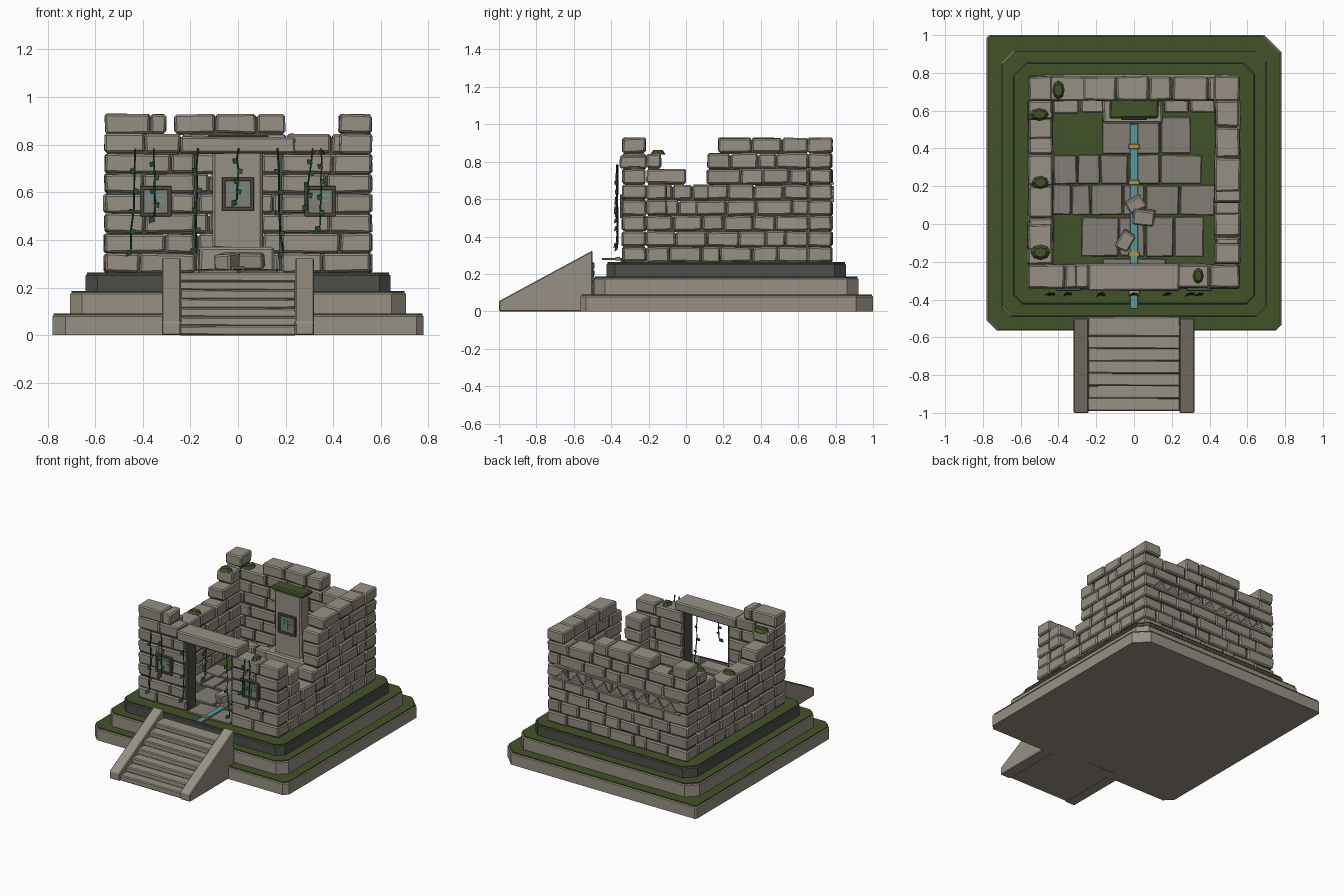
import bpy, bmesh, random, math
from mathutils import Vector, Matrix

if "Cube" in bpy.data.objects:
    bpy.data.objects.remove(bpy.data.objects["Cube"])

random.seed(7)


def mat(name, r, g, b):
    m = bpy.data.materials.new(name)
    m.diffuse_color = (r, g, b, 1)
    m.use_nodes = True
    m.node_tree.nodes["Principled BSDF"].inputs["Base Color"].default_value = m.diffuse_color
    return m


STONE = mat("stone", .31, .28, .23)
FLOOR = mat("floor_stone", .23, .21, .18)
DARK = mat("dark_stone", .075, .078, .068)
MOSS = mat("moss", .055, .085, .022)
TEAL = mat("teal", .10, .32, .33)
VINE = mat("vine_green", .02, .07, .025)
GOLD = mat("gold", .42, .28, .08)


def finish(name, bm, m):
    bmesh.ops.recalc_face_normals(bm, faces=bm.faces)
    me = bpy.data.meshes.new(name)
    bm.to_mesh(me)
    bm.free()
    me.materials.append(m)
    ob = bpy.data.objects.new(name, me)
    bpy.context.collection.objects.link(ob)
    return ob


def block(bm, x0, x1, y0, y1, z0, z1, bev=0.0, jit=0.0, rot=None):
    """Box between limits, optionally worn (jitter), chamfered and turned."""
    c = Vector(((x0 + x1) / 2, (y0 + y1) / 2, (z0 + z1) / 2))
    s = Vector((x1 - x0, y1 - y0, z1 - z0))
    vs = bmesh.ops.create_cube(bm, size=1)["verts"]
    for v in vs:
        p = Vector([v.co[i] * s[i] + random.uniform(-jit, jit) for i in range(3)])
        v.co = c + (rot @ p if rot else p)
    if bev:
        es = list({e for v in vs for e in v.link_edges})
        bmesh.ops.bevel(bm, geom=es, offset=bev, segments=1, affect='EDGES')


def prism(bm, pts, d):
    """Extrude a closed 3D outline along d."""
    f = bm.faces.new([bm.verts.new(p) for p in pts])
    r = bmesh.ops.extrude_face_region(bm, geom=[f])
    bmesh.ops.translate(bm, vec=d, verts=[v for v in r["geom"] if isinstance(v, bmesh.types.BMVert)])


def boxes(name, m, specs, **kw):
    bm = bmesh.new()
    for s in specs:
        block(bm, *s, **kw)
    return finish(name, bm, m)


# Stepped platform: three chamfered tiers, each with a moss skin on top
def octagon(x, y0, y1, z, ch):
    a, b, c, d = ch      # front right, back right, back left, front left
    return [(x - a, y0, z), (x, y0 + a, z), (x, y1 - b, z), (x - b, y1, z),
            (-x + c, y1, z), (-x, y1 - c, z), (-x, y0 + d, z), (-x + d, y0, z)]


tiers = [(.78, -.565, 1.0, 0, .09, (.03, .09, .012, .055), STONE),
         (.705, -.492, .922, .09, .185, (.06, .06, .07, .05), STONE),
         (.64, -.425, .855, .185, .262, (.045, .06, .07, .05), DARK)]
for i, (x, y0, y1, z0, z1, ch, m) in enumerate(tiers):
    bm = bmesh.new()
    prism(bm, octagon(x, y0, y1, z0, ch), (0, 0, z1 - z0 - .006))
    top = [e for e in bm.edges if all(v.co.z > z0 + .02 for v in e.verts)]
    bmesh.ops.bevel(bm, geom=top, offset=.006, segments=1, affect='EDGES')
    finish(f"platform_tier_{i + 1}", bm, m)
    bm = bmesh.new()
    prism(bm, octagon(x - .006, y0 + .006, y1 - .006, z1 - .007, ch), (0, 0, .008))
    finish(f"tier_moss_{i + 1}", bm, MOSS)

# Stair with seven treads between sloping cheek walls
N = 7
boxes("stair_treads", STONE,
      [(-.245, .245, -.99 + i * .066, -.49, i * .0375, (i + 1) * .0375 + .002) for i in range(N)],
      bev=.006, jit=.002)
for s, n in ((-1, "left"), (1, "right")):
    bm = bmesh.new()
    prism(bm, [(s * .24, -1, 0), (s * .24, -1, .055), (s * .24, -.5, .325), (s * .24, -.5, 0)], (s * .08, 0, 0))
    bmesh.ops.bevel(bm, geom=bm.edges[:], offset=.005, segments=1, affect='EDGES')
    finish(f"stair_cheek_{n}", bm, STONE)

# Ruined walls: coursed worn blocks around a mortar core, profile = (start, end, courses)
H, Z0 = .0835, .262


def wall(name, along_x, lo, hi, profile):
    stones, core = bmesh.new(), bmesh.new()

    def put(bm, a, b, z0, z1, inset, **kw):
        l, h = lo + inset, hi - inset
        lim = (a, b, l, h) if along_x else (l, h, a, b)
        block(bm, *lim, z0, z1, **kw)

    for k in range(8):
        runs = []
        for a, b, n in profile:
            if n > k:
                if runs and abs(runs[-1][1] - a) < .001:
                    runs[-1][1] = b
                else:
                    runs.append([a, b])
        for a, b in runs:
            z = Z0 + k * H
            put(core, a + .012, b - .012, z - .005, z + H - .014, .014)
            cnt = max(1, round((b - a) / .155))
            cuts = [a] + [a + (b - a) * (i + (.3 if k % 2 else -.1) + random.uniform(-.2, .2)) / cnt
                          for i in range(1, cnt)] + [b]
            for p, q in zip(cuts, cuts[1:]):
                put(stones, p + .003, q - .003, z + .003, z + H - .003,
                    random.uniform(-.004, .005), bev=.008, jit=.004)
    finish(name + "_stones", stones, STONE)
    finish(name + "_mortar", core, DARK)


wall("front_wall", True, -.34, -.215,
     [(-.56, -.30, 8), (-.30, -.24, 7), (-.24, -.18, 6), (.18, .24, 6), (.24, .56, 6)])
wall("back_wall", True, .655, .78,
     [(-.56, -.43, 8), (-.43, -.27, 7), (-.27, .2, 8), (.2, .42, 7), (.42, .56, 8)])
wall("right_wall", False, .43, .56,
     [(-.215, -.1, 5), (-.1, .05, 3), (.05, .11, 4), (.11, .17, 7), (.17, .655, 8)])
wall("left_wall", False, -.56, -.43,
     [(-.215, -.13, 7), (-.13, 0, 6), (0, .45, 5), (.45, .55, 6), (.55, .655, 7)])
boxes("door_lintel", STONE, [(-.24, .24, -.355, -.21, .763, .832)], bev=.008, jit=.003)
boxes("door_jamb_lining", DARK, [(s * .18 - .008, s * .18 + .008, -.32, -.23, .27, .76) for s in (-1, 1)])

# Interior floor slabs, back ledge and fallen rubble
rows = [(.37, .57, (-.17, -.01, .14, .30)), (.21, .37, (-.43, -.30, -.18, -.03, .14, .36)),
        (.045, .21, (-.43, -.33, -.23, -.06, .06, .24, .43)), (-.175, .04, (-.28, -.08, .06, .21, .37)),
        (-.35, -.18, (-.17, 0, .17))]
boxes("floor_slabs", FLOOR,
      [(a + .004, b - .004, y0 + .004, y1 - .004, .255, .276)
       for y0, y1, xs in rows for a, b in zip(xs, xs[1:])], bev=.004, jit=.004)
boxes("back_ledge", STONE, [(-.43, -.29, .585, .66, .26, .34), (-.28, -.16, .59, .66, .26, .34),
                            (.16, .29, .585, .66, .26, .34), (.3, .43, .59, .66, .26, .34)], bev=.008, jit=.003)
bm = bmesh.new()
for x, y, z, w, d, h, a in ((.05, .035, .31, .12, .08, .065, -.1), (.01, .105, .305, .09, .07, .06, .5),
                            (-.045, -.09, .31, .075, .10, .065, -.5)):
    block(bm, x - w / 2, x + w / 2, y - d / 2, y + d / 2, z - h / 2, z + h / 2, bev=.008, jit=.005,
          rot=Matrix.Rotation(a, 3, 'Z') @ Matrix.Rotation(.12, 3, 'X'))
finish("fallen_rubble", bm, STONE)

# Altar stone with carved slab against the back wall
boxes("altar_base", STONE, [(-.165, .15, .53, .66, .26, .37)], bev=.01, jit=.004)
boxes("altar_slab", STONE, [(-.105, .105, .565, .66, .36, .82)], bev=.01, jit=.003)
boxes("altar_moss", MOSS, [(-.13, .13, .56, .665, .815, .84)], bev=.008, jit=.005)


# Framed glyph panels on the altar and both sides of the door
def panel(name, x, y, z, w, h):
    t = .016
    boxes(name + "_frame", DARK, [(x - w, x + w, y - .012, y + .01, z + s * (h - t / 2) - t / 2, z + s * (h - t / 2) + t / 2)
                                  for s in (-1, 1)] +
          [(x + s * (w - t / 2) - t / 2, x + s * (w - t / 2) + t / 2, y - .012, y + .01, z - h, z + h) for s in (-1, 1)],
          bev=.002)
    boxes(name + "_back", FLOOR, [(x - w + t, x + w - t, y - .004, y + .01, z - h + t, z + h - t)])
    bars = [(-.035, .035, .022, .031), (-.005, .005, -.035, .03), (-.032, -.023, -.005, .03), (.012, .035, -.002, .007)]
    boxes(name + "_glyph", TEAL, [(x + a, x + b, y - .009, y, z + c, z + d) for a, b, c, d in bars])


panel("left_panel", -.345, -.342, .562, .065, .064)
panel("right_panel", .345, -.342, .562, .065, .064)
panel("altar_panel", 0, .563, .593, .068, .07)

# Stepped fret frieze across the back wall
fret = [(-.5, .5, .77, .792, z, z + .012) for z in (.585, .678)]
for i in range(9):
    x = -.47 + i * .107
    for j in range(4):
        fret.append((x + j * .012, x + .09 - j * .018, .77, .79, .6 + j * .018, .617 + j * .018))
boxes("back_frieze", STONE, fret)

# Water channel with metal clips, spouting over the threshold
boxes("water_channel", TEAL, [(-.022, .022, -.45, .53, .274, .285)], bev=.003)
boxes("channel_clips", GOLD, [(-.028, .028, y - .013, y + .013, .272, .291) for y in (.41, .22, -.16, -.365)], bev=.002)

# Moss cushions on broken wall tops
bm = bmesh.new()
for x, y, z, rx, ry in ((-.495, .22, .683, .05, .038), (-.495, -.15, .85, .055, .042), (-.5, .58, .85, .055, .035),
                        (-.4, .71, .85, .035, .055), (.34, -.275, .766, .03, .045)):
    bmesh.ops.create_cone(bm, cap_ends=True, segments=8, radius1=1, radius2=.6, depth=1,
                          matrix=Matrix.Translation((x, y, z)) @ Matrix.Diagonal((rx, ry, .024, 1)))
finish("moss_cushions", bm, MOSS)

# Hanging vines with diamond leaves on the front
leaves = bmesh.new()
cu = bpy.data.curves.new("vines", 'CURVE')
cu.dimensions = '3D'
cu.bevel_depth, cu.bevel_resolution = .004, 0
for x, zb in ((-.43, .36), (-.35, .5), (-.17, .37), (0, .57), (.165, .35), (.31, .55), (.35, .46)):
    sp = cu.splines.new('POLY')
    sp.points.add(5)
    drift = random.uniform(-.03, .03)
    for i in range(6):
        t = i / 5
        p = Vector((x + drift * t + random.uniform(-.005, .005), -.368 + random.uniform(-.004, .004), .785 + (zb - .785) * t))
        sp.points[i].co = (*p, 1)
        if i:
            s = -1 if i % 2 else 1
            L = .042 if i == 5 else .03
            d = Vector((s * .55, -.4, -.75)).normalized() * L
            w = Vector((.012, .004, .008 * s))
            prism(leaves, [p, p + d * .45 + w, p + d, p + d * .45 - w], (0, .003, .001))
cu.materials.append(VINE)
bpy.context.collection.objects.link(bpy.data.objects.new("vine_stems", cu))
finish("vine_leaves", leaves, VINE)
